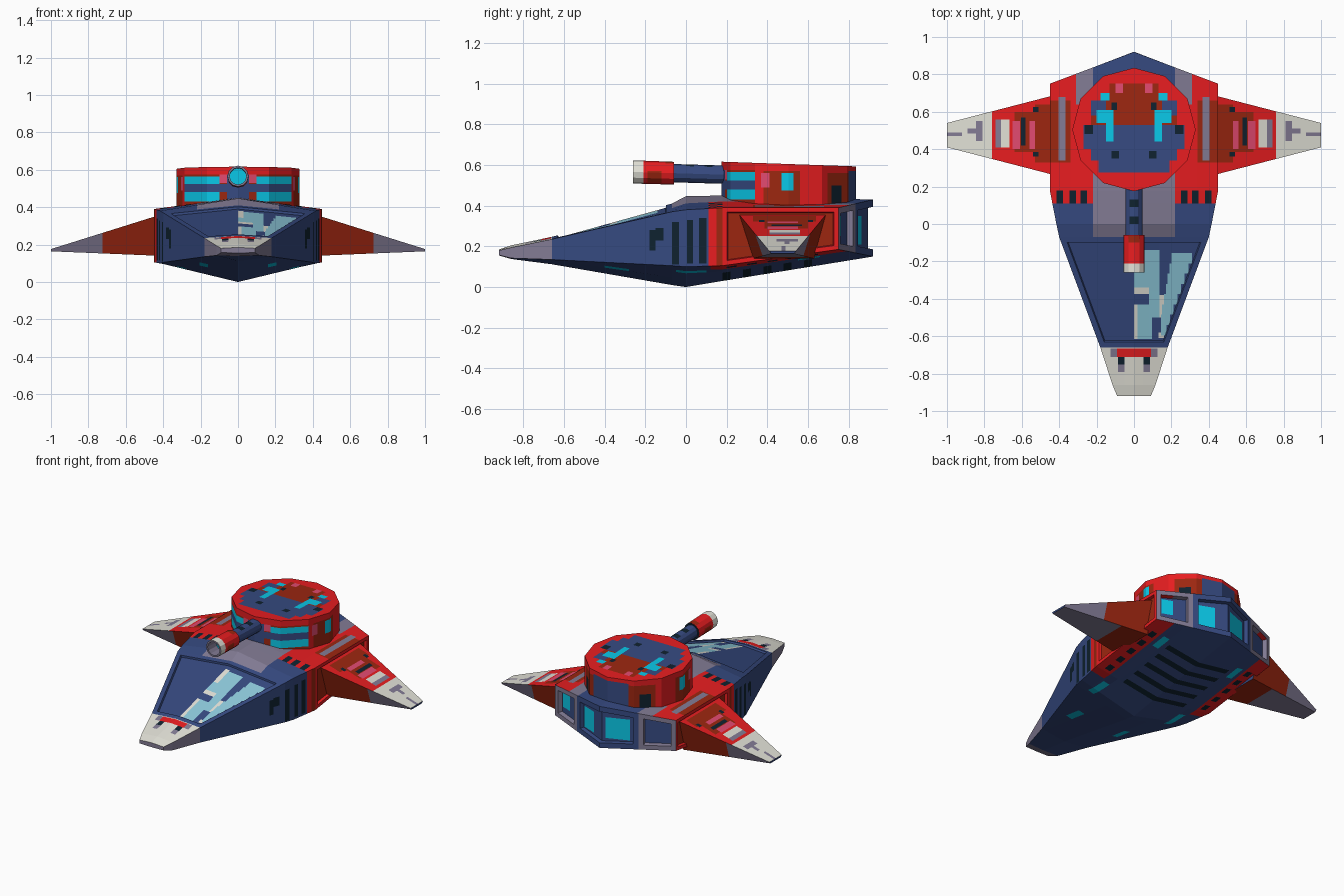
import bpy, bmesh, math
from mathutils import Vector

if "Cube" in bpy.data.objects:
    bpy.data.objects.remove(bpy.data.objects["Cube"])

# ---------- colours ----------
PALETTE = {"navy": (54, 74, 129), "red": (242, 31, 34), "dark_red": (156, 38, 16),
           "pale_grey": (226, 225, 215), "violet_grey": (130, 123, 148), "cyan": (10, 202, 234),
           "glass": (141, 201, 219), "pink": (226, 74, 112), "black": (15, 34, 47)}
NAMES = list(PALETTE)
MATS = []
for name, rgb in PALETTE.items():
    m = bpy.data.materials.new(name)
    m.diffuse_color = [(c / 255 / 12.92) if c < 11 else ((c / 255 + .055) / 1.055) ** 2.4 for c in rgb] + [1]
    m.use_nodes = True
    m.node_tree.nodes["Principled BSDF"].inputs["Base Color"].default_value = m.diffuse_color
    MATS.append(m)
NAVY, RED, DRED, PALE, GREY, CYAN, GLASS, PINK, BLACK = range(9)
UP, SIDE, DOWN, BACK, FRONT = (0, 0, 1), (1, 0, 0), (0, 0, -1), (0, 1, 0), (0, -1, 0)
ANY = (-9, 9)
DECK = (.378, 9)


# ---------- helpers ----------
def finish(bm, name):
    bmesh.ops.recalc_face_normals(bm, faces=bm.faces)
    me = bpy.data.meshes.new(name)
    bm.to_mesh(me)
    bm.free()
    for m in MATS:
        me.materials.append(m)
    ob = bpy.data.objects.new(name, me)
    bpy.context.collection.objects.link(ob)
    return ob


def cut(bm, faces, co, no):
    geom = set(faces)
    for f in faces:
        geom.update(f.edges)
        geom.update(f.verts)
    bmesh.ops.bisect_plane(bm, geom=list(geom), dist=1e-5, plane_co=co, plane_no=no)
    bm.normal_update()


def paint(bm, mat, x, y, z, n, t=.5, mirror=True):
    """Cut a box outline into faces looking along n and colour what lies inside."""
    for s in ((1, -1) if mirror else (1,)):
        box = [sorted((s * x[0], s * x[1])), sorted(y), sorted(z)]
        d = Vector((s * n[0], n[1], n[2]))

        def pick():
            return [f for f in bm.faces if f.normal.dot(d) > t and all(
                min(v.co[a] for v in f.verts) < box[a][1] - 1e-4 and
                max(v.co[a] for v in f.verts) > box[a][0] + 1e-4 for a in range(3))]
        for a in range(3):
            for v in box[a]:
                if abs(v) < 5:
                    p = Vector((0, 0, 0))
                    p[a] = 1
                    cut(bm, pick(), p * v, p)
        for f in pick():
            c = f.calc_center_median()
            if all(box[a][0] <= c[a] <= box[a][1] for a in range(3)):
                f.material_index = mat


def recess(bm, faces, width, depth, rim, inner):
    """Flat rim, then a steep-walled sunken panel."""
    for f in faces:
        f.material_index = inner
    for w, d in ((width, 0), (.004, depth)):
        r = bmesh.ops.inset_region(bm, faces=faces, thickness=w, depth=-d, use_even_offset=True)
        for f in r["faces"]:
            f.material_index = rim
        bm.normal_update()


def loft(bm, rings, mats=None):
    rows = [[bm.verts.new(p) for p in r] for r in rings]
    n = len(rows[0])
    for k, (a, b) in enumerate(zip(rows, rows[1:])):
        for i in range(n):
            f = bm.faces.new((a[i], a[(i + 1) % n], b[(i + 1) % n], b[i]))
            f.material_index = mats[k] if mats else 0
    return rows


# ---------- hull: centre y, side y, half width, top ridge, top edge, lower edge, keel ----------
SECTIONS = [(-.92, -.92, .09, .185, .18, .157, .155), (-.86, -.86, .115, .205, .194, .142, .138),
            (-.66, -.66, .18, .247, .235, .135, .112), (-.07, -.07, .40, .41, .37, .105, .01),
            (0, 0, .415, .447, .38, .10, 0), (.18, .18, .45, .45, .39, .105, .03),
            (.92, .75, .45, .43, .39, .185, .15)]
bm = bmesh.new()
rows = loft(bm, [[(0, yc, zt), (w, ys, ze), (w, ys, zl), (0, yc, zk), (-w, ys, zl), (-w, ys, ze)]
                 for yc, ys, w, zt, ze, zl, zk in SECTIONS])
bm.faces.new(rows[0])
e = rows[-1]
bm.faces.new(e[0:4])
bm.faces.new((e[3], e[4], e[5], e[0]))
bmesh.ops.recalc_face_normals(bm, faces=bm.faces)
# recessed stern windows
for x in (-.23, .23):
    cut(bm, [f for f in bm.faces if f.normal.y > .8], (x, 0, 0), (1, 0, 0))
stern = [f for f in bm.faces if f.normal.y > .8]
recess(bm, [f for f in stern if abs(f.calc_center_median().x) > .23], .03, .03, GREY, NAVY)
recess(bm, [f for f in stern if abs(f.calc_center_median().x) < .23], .035, .025, NAVY, NAVY)
# recessed canopy and wing mount panels
recess(bm, [f for f in bm.faces if f.normal.z > .5 and -.6 < f.calc_center_median().y < -.2], .03, .012, NAVY, NAVY)
recess(bm, [f for f in bm.faces if abs(f.normal.x) > .95 and .3 < f.calc_center_median().y < .6
            and abs(f.calc_center_median().x) > .44], .022, .018, RED, DRED)
# deck
paint(bm, RED, (0, .5), (.11, .99), DECK, UP)
paint(bm, GREY, (0, .22), (-.07, .3), DECK, UP)
paint(bm, NAVY, (0, .22), (.62, .99), DECK, UP)
paint(bm, GREY, (.22, .31), (.64, .99), DECK, UP)
paint(bm, DRED, (.34, .45), (.33, .66), DECK, UP)
paint(bm, GREY, (.365, .405), (.34, .68), DECK, UP)
for x in (.25, .31, .38):
    paint(bm, BLACK, (x, x + .035), (.11, .18), DECK, UP)
# nose
paint(bm, PALE, (0, .5), (-1, -.66), ANY, UP)
paint(bm, GREY, (0, .5), (-1, -.66), ANY, SIDE)
paint(bm, GREY, (0, .5), (-1, -.86), ANY, DOWN)
paint(bm, GREY, (0, .5), (-1, -.9), ANY, FRONT, .8)
paint(bm, RED, (0, .09), (-.71, -.665), ANY, UP)
paint(bm, BLACK, (.05, .085), (-.75, -.71), ANY, UP)
paint(bm, GREY, (.05, .085), (-.79, -.75), ANY, UP)
paint(bm, GREY, (.09, .125), (-.71, -.665), ANY, UP)
# canopy glass, one side only; the outer pane follows the slanted frame in steps
for m, x0, x1, y0, y1 in ((GLASS, 0, .135, -.36, -.14), (GLASS, 0, .095, -.615, -.43),
                          (GLASS, .08, .135, -.5, -.36), (PALE, 0, .03, -.26, -.13),
                          (PALE, 0, .08, -.375, -.34), (PALE, 0, .02, -.615, -.43),
                          (PALE, .135, .165, -.5, -.38), (PALE, .13, .16, -.61, -.58)):
    paint(bm, m, (x0, x1), (y0, y1), ANY, UP, mirror=False)
for i in range(8):
    y = -.155 - i * .055
    paint(bm, GLASS, (max(.20 - i * .01, .145), .31 - i * .0195), (y - .055, y), ANY, UP, mirror=False)
# side vents and stripes
for y0, y1, z0, z1 in ((-.18, -.15, .18, .28), (-.15, -.11, .23, .29), (-.07, -.035, .11, .32),
                       (.005, .035, .115, .33), (.065, .1, .115, .34)):
    paint(bm, BLACK, (.2, .5), (y0, y1), (z0, z1), SIDE)
paint(bm, RED, (.2, .5), (.11, .15), ANY, SIDE)
paint(bm, DRED, (.2, .5), (.15, .18), ANY, SIDE)
# stern lights
paint(bm, CYAN, (-.165, -.02), (.7, .95), (.21, .35), BACK, mirror=False)
paint(bm, CYAN, (.08, .18), (.7, .95), (.21, .35), BACK, mirror=False)
paint(bm, CYAN, (.33, .4), (.7, .85), (.25, .35), BACK, mirror=False)
# belly
paint(bm, RED, (.34, .5), (.12, .8), ANY, DOWN)
for i in range(5):
    paint(bm, BLACK, (0, .24), (.18 + i * .1, .22 + i * .1), ANY, DOWN)
    paint(bm, BLACK, (.36, .4), (.2 + i * .1, .25 + i * .1), ANY, DOWN)
for x, y0, y1 in ((.16, -.4, -.28), (.28, -.05, .1), (.27, .55, .66)):
    paint(bm, CYAN, (x, x + .045), (y0, y1), ANY, DOWN)
finish(bm, "hull")

# ---------- wings ----------
for s, name in ((1, "right_wing"), (-1, "left_wing")):
    bm = bmesh.new()
    r = loft(bm, [[(s * x, a, zt), (s * x, b, zt), (s * x, c, zb), (s * x, d, zb)] for x, a, b, c, d, zt, zb in
                  ((.42, .26, .69, .63, .33, .358, .14), (1, .41, .54, .53, .42, .176, .164))], [DRED])
    for q in r:
        bm.faces.new(q)
    bmesh.ops.recalc_face_normals(bm, faces=bm.faces)
    for n, x in ((FRONT, .725), (BACK, .725), (DOWN, .6)):
        paint(bm, GREY, (s * x, s * 2), ANY, ANY, n, .6, False)
    for m, x0, x1, y0, y1 in ((RED, .4, .76, 0, 1), (PALE, .76, 1.1, 0, 1), (DRED, .45, .53, .33, .64),
                              (DRED, .53, .64, .385, .6), (PINK, .53, .56, .4, .55), (BLACK, .58, .605, .42, .57),
                              (BLACK, .51, .54, .36, .385), (BLACK, .51, .54, .6, .625), (PINK, .61, .65, .4, .55),
                              (PALE, .665, .71, .41, .56), (GREY, .71, .74, .41, .56),
                              (GREY, .81, .845, .445, .55), (GREY, .845, .89, .485, .51), (GREY, .92, 1.1, .47, .49)):
        paint(bm, m, (s * x0, s * x1), (y0, y1), ANY, UP, .6, False)
    finish(bm, name)

# ---------- turret ----------
CY = .505


def ring(r, z, slope=0):
    pts = [(r * math.cos(math.tau * i / 12), CY + r * math.sin(math.tau * i / 12)) for i in range(12)]
    return [(x, y, z - slope * (y - CY)) for x, y in pts]


bm = bmesh.new()
r = loft(bm, [ring(.33, .37), ring(.33, .605, .035)], [RED])
bm.faces.new(r[0])
bm.faces.new(r[-1]).material_index = RED
bmesh.ops.recalc_face_normals(bm, faces=bm.faces)
# roof pattern
for m, x0, x1, y0, y1 in ((NAVY, 0, .27, .4, .53), (NAVY, 0, .23, .34, .4), (NAVY, 0, .19, .275, .34),
                          (DRED, 0, .23, .53, .66),
                          (DRED, 0, .13, .66, .75), (NAVY, .15, .23, .58, .66), (CYAN, .11, .2, .54, .61),
                          (CYAN, .11, .15, .44, .54), (CYAN, .13, .18, .66, .7), (BLACK, .22, .265, .48, .53),
                          (BLACK, .08, .12, .35, .39), (BLACK, .09, .12, .61, .65), (PINK, .06, .1, .7, .75)):
    paint(bm, m, (x0, x1), (y0, y1), ANY, UP, .95)
# wall bands and windows
paint(bm, DRED, (.2, .4), (.38, .56), (.3, .57), SIDE, .6)
paint(bm, CYAN, (.2, .4), (.47, .53), (.475, .56), SIDE, .6)
paint(bm, PINK, (.2, .4), (.37, .41), (.49, .56), SIDE, .6)
paint(bm, DRED, (.1, .26), (.67, .85), (.3, .56), BACK, .6)
paint(bm, BLACK, (.19, .24), (.7, .85), (.4, .5), BACK, .6)
paint(bm, NAVY, (0, .13), (.7, .85), (.3, .57), BACK, .6)
paint(bm, DRED, (.06, .31), (.1, .35), (.3, .575), FRONT)
paint(bm, CYAN, (.1, .3), (.1, .35), (.43, .565), FRONT)
paint(bm, NAVY, (0, .3), (.1, .35), (.48, .525), FRONT)
paint(bm, PINK, (.06, .1), (.1, .35), (.53, .575), FRONT)
paint(bm, NAVY, (0, .06), (.1, .35), (.4, .575), FRONT)
finish(bm, "turret")

# ---------- cannon: y, radius, colour of the next band ----------
CANNON = ((.26, .045, NAVY), (-.06, .045, BLACK), (-.06, .056, RED), (-.21, .057, PALE),
          (-.26, .056, GREY), (-.26, .045, GREY), (-.17, .045, CYAN))
bm = bmesh.new()
r = loft(bm, [[(q * math.cos(math.tau * i / 12), y, .566 - .03 * (y + .26) + q * math.sin(math.tau * i / 12))
               for i in range(12)] for y, q, _ in CANNON], [c for _, _, c in CANNON])
bm.faces.new(r[-1]).material_index = CYAN
bm.faces.new(r[0])
bmesh.ops.recalc_face_normals(bm, faces=bm.faces)
paint(bm, DRED, (.02, .06), (-.19, -.12), (.5, .57), SIDE)
paint(bm, DRED, (0, .03), (-.1, -.065), (.58, .7), UP, .6)
for y in (.0, .09):
    paint(bm, BLACK, (0, .025), (y, y + .04), (.57, .7), UP, .6)
finish(bm, "cannon")
